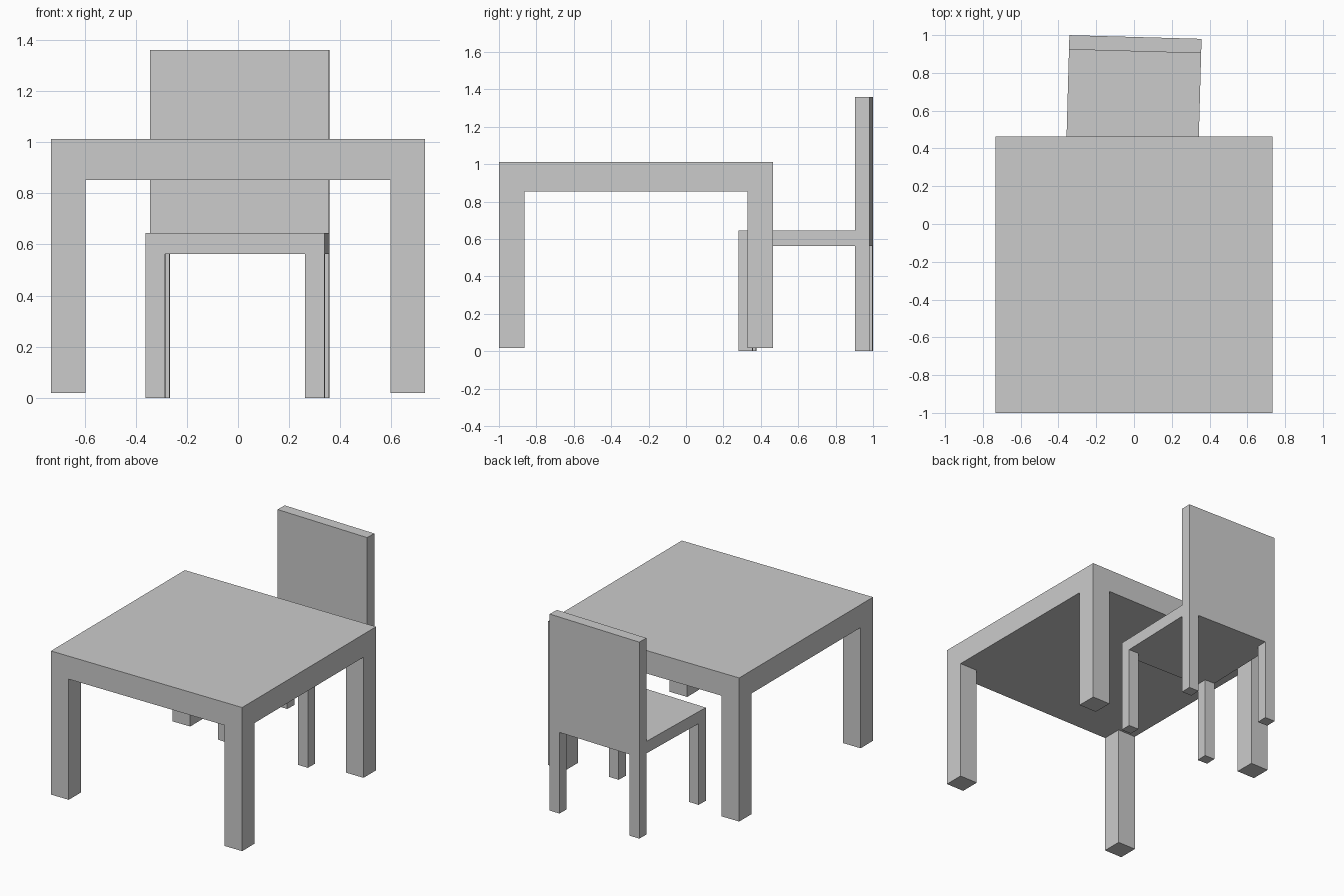
import bpy, bmesh
from math import radians
from mathutils import Vector

if "Cube" in bpy.data.objects:
    bpy.data.objects.remove(bpy.data.objects["Cube"])


def furniture(name, loc, w, d, leg, z_foot, z_under, z_top, z_back=None, turn=0):
    """Slab on four corner legs, with an optional back panel rising from its rear edge."""
    bm = bmesh.new()
    xs = (-w / 2, -w / 2 + leg, w / 2 - leg, w / 2)
    ys = (-d / 2, -d / 2 + leg, d / 2 - leg, d / 2)

    # 3x3 cell layout extruded into the slab
    pts = [[bm.verts.new((x, y, z_under)) for x in xs] for y in ys]
    cells = {(i, j): bm.faces.new((pts[j][i], pts[j][i + 1], pts[j + 1][i + 1], pts[j + 1][i]))
             for j in range(3) for i in range(3)}

    def raise_faces(faces, dz):
        geom = bmesh.ops.extrude_face_region(bm, geom=faces, use_keep_orig=False)["geom"]
        moved = [g for g in geom if isinstance(g, bmesh.types.BMVert)]
        bmesh.ops.translate(bm, verts=moved, vec=(0, 0, dz))
        return [g for g in geom if isinstance(g, bmesh.types.BMFace)]

    bottom = bmesh.ops.duplicate(bm, geom=list(bm.faces))["geom"]
    bottom = [g for g in bottom if isinstance(g, bmesh.types.BMFace)]
    top = raise_faces(list(cells.values()), z_top - z_under)
    bmesh.ops.delete(bm, geom=[f for f in cells.values() if f.is_valid], context='FACES_ONLY')
    bmesh.ops.remove_doubles(bm, verts=bm.verts, dist=1e-4)

    # legs drop from the corner cells of the underside
    def is_under(f):
        return all(abs(v.co.z - z_under) < 1e-4 for v in f.verts)

    corners = []
    for f in bm.faces:
        c = f.calc_center_median()
        if is_under(f) and abs(c.x) > w / 2 - leg and abs(c.y) > d / 2 - leg:
            corners.append(f)
    for f in corners:
        raise_faces([f], z_foot - z_under)

    # back panel rises from the rear row of the upper side
    if z_back:
        rear = [f for f in bm.faces
                if all(abs(v.co.z - z_top) < 1e-4 for v in f.verts)
                and f.calc_center_median().y > d / 2 - leg]
        raise_faces(rear, z_back - z_top)

    bmesh.ops.recalc_face_normals(bm, faces=bm.faces)
    bmesh.ops.dissolve_limit(bm, angle_limit=radians(1), verts=bm.verts, edges=bm.edges)
    mesh = bpy.data.meshes.new(name)
    bm.to_mesh(mesh)
    bm.free()
    obj = bpy.data.objects.new(name, mesh)
    obj.location = Vector((*loc, 0))
    obj.rotation_euler.z = radians(turn)
    bpy.context.collection.objects.link(obj)
    return obj


# square table
furniture("table", (0, -0.268), 1.464, 1.464, 0.136, 0.018, 0.853, 1.012)

# chair pushed under the table, turned slightly
furniture("chair", (-0.002, 0.64), 0.70, 0.70, 0.076, 0.0, 0.562, 0.645, z_back=1.36, turn=-1.6)
